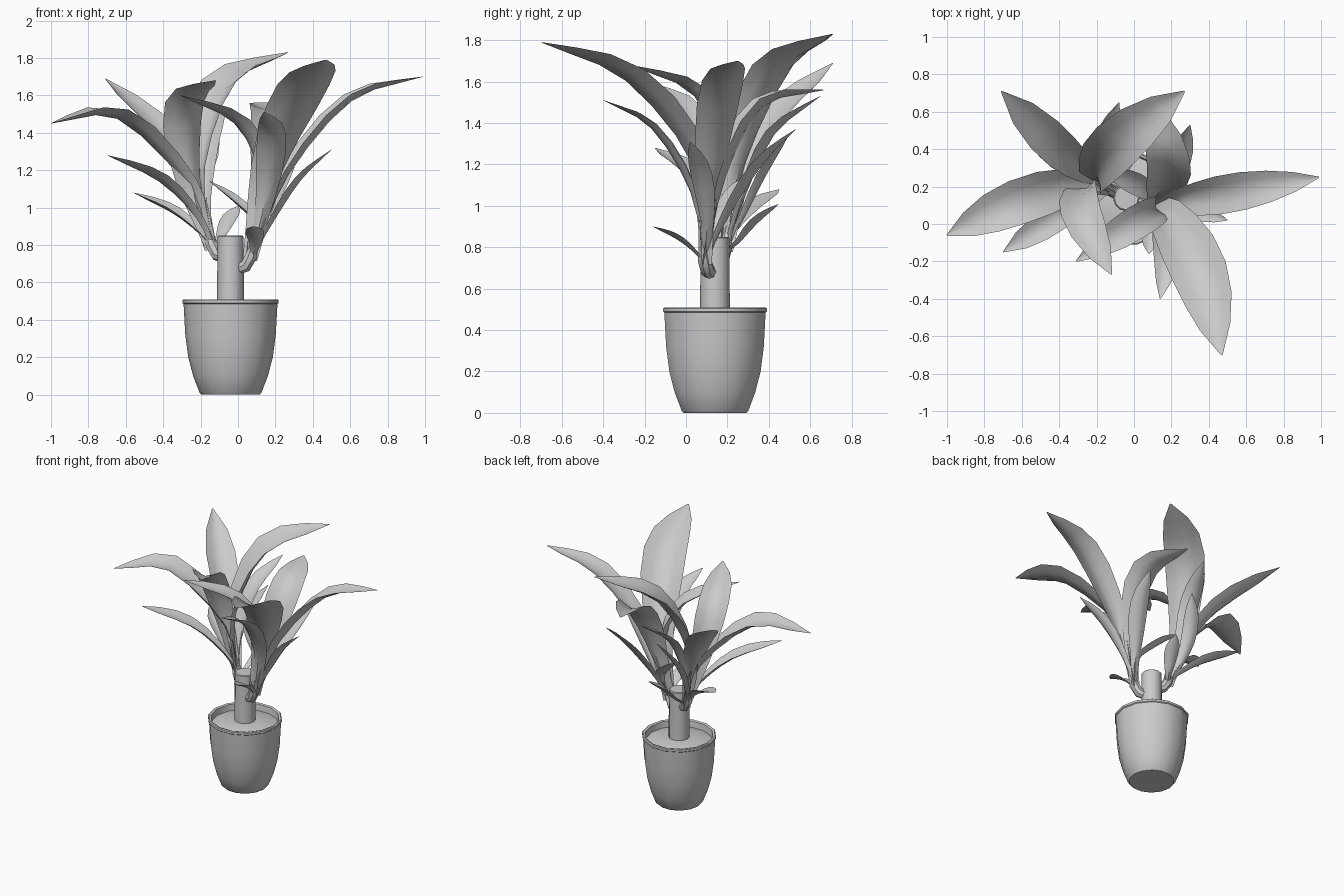
import bpy, bmesh, math
from mathutils import Vector

if "Cube" in bpy.data.objects:
    bpy.data.objects.remove(bpy.data.objects["Cube"])

CX, CY = -0.04, 0.14          # pot axis
Z = Vector((0, 0, 1))


def finish(bm, name, angle=40):
    me = bpy.data.meshes.new(name)
    bm.to_mesh(me)
    bm.free()
    ob = bpy.data.objects.new(name, me)
    bpy.context.collection.objects.link(ob)
    bpy.ops.object.select_all(action='DESELECT')
    ob.select_set(True)
    bpy.context.view_layer.objects.active = ob
    bpy.ops.object.shade_smooth_by_angle(angle=math.radians(angle))
    return ob


def bridge(bm, a, b):
    n = len(a)
    for i in range(n):
        bm.faces.new((a[i], a[(i + 1) % n], b[(i + 1) % n], b[i]))


def lathe(name, profile, sides):
    bm = bmesh.new()
    rings = []
    for r, z in profile:
        rings.append([bm.verts.new((CX + r * math.cos(2 * math.pi * i / sides),
                                    CY + r * math.sin(2 * math.pi * i / sides), z))
                      for i in range(sides)])
    for a, b in zip(rings, rings[1:]):
        bridge(bm, a, b)
    bm.faces.new(rings[0][::-1])
    bm.faces.new(rings[-1])
    return finish(bm, name)


def tube(name, pts, radii, sides=8):
    bm = bmesh.new()
    pts = [Vector(p) for p in pts]
    rings = []
    for i, p in enumerate(pts):
        t = (pts[min(i + 1, len(pts) - 1)] - pts[max(i - 1, 0)]).normalized()
        q = t.to_track_quat('Z', 'Y')
        rings.append([bm.verts.new(p + q @ Vector((radii[i] * math.cos(2 * math.pi * k / sides),
                                                   radii[i] * math.sin(2 * math.pi * k / sides), 0)))
                      for k in range(sides)])
    for a, b in zip(rings, rings[1:]):
        bridge(bm, a, b)
    bm.faces.new(rings[0][::-1])
    bm.faces.new(rings[-1])
    return finish(bm, name)


def spline(ctrl, steps=3):
    # Catmull-Rom through the control points
    p = [2 * ctrl[0] - ctrl[1]] + ctrl + [2 * ctrl[-1] - ctrl[-2]]
    out = []
    for i in range(1, len(p) - 2):
        a, b, c, d = p[i - 1:i + 3]
        for k in range(steps):
            t = k / steps
            out.append(0.5 * (2 * b + (c - a) * t + (2 * a - 5 * b + 4 * c - d) * t * t
                              + (3 * b - a - 3 * c + d) * t ** 3))
    return out + [ctrl[-1]]


WIDTH = [0.26, 0.36, 0.5, 0.7, 0.9, 1.0, 0.95, 0.66, 0.03]


def leaf(bm, ctrl, width):
    pts = spline([Vector(c) for c in ctrl])
    dist = [0]
    for a, b in zip(pts, pts[1:]):
        dist.append(dist[-1] + (b - a).length)
    h = Vector(ctrl[-1]) - Vector(ctrl[1])
    h.z = 0
    s = Z.cross(h.normalized())
    prev = None
    for i, p in enumerate(pts):
        f = dist[i] / dist[-1]
        u = f * (len(WIDTH) - 1)
        k = min(int(u), len(WIDTH) - 2)
        w = width * (WIDTH[k] + (WIDTH[k + 1] - WIDTH[k]) * (u - k)) / 2
        t = (pts[min(i + 1, len(pts) - 1)] - pts[max(i - 1, 0)]).normalized()
        side = (s - t * s.dot(t)).normalized()
        n = t.cross(side)
        fold = 0.75 - 0.45 * f      # tighter channel near the stalk
        row = [bm.verts.new(p + side * w * c + n * w * fold * (abs(c) ** 1.4 - 0.3))
               for c in (-1, -0.55, 0, 0.55, 1)]
        if prev:
            for j in range(4):
                bm.faces.new((prev[j], row[j], row[j + 1], prev[j + 1]))
        prev = row


# each leaf: two mid points, tip, width
RIGHT = [
    ((0.26, 0.12, 1.18), (0.60, 0.18, 1.58), (0.99, 0.25, 1.70), 0.21),
    ((0.17, 0.05, 1.2), (0.36, -0.28, 1.62), (0.47, -0.70, 1.79), 0.31),
    ((0.15, 0.18, 1.15), (0.18, 0.36, 1.49), (0.08, 0.67, 1.56), 0.24),
    ((0.15, 0.20, 0.95), (0.25, 0.36, 1.2), (0.30, 0.53, 1.37), 0.13),
    ((0.15, 0.03, 1.07), (0.18, -0.16, 1.38), (0.14, -0.40, 1.51), 0.16),
    ((0.18, 0.10, 0.92), (0.33, 0.07, 1.15), (0.50, 0.02, 1.31), 0.11),
    ((0.10, 0.15, 0.9), (0.0, 0.22, 1.02), (-0.15, 0.28, 1.14), 0.12),
    ((0.09, 0.03, 0.79), (0.09, -0.05, 0.85), (0.08, -0.16, 0.90), 0.10),
    ((0.13, 0.08, 1.15), (0.0, 0.0, 1.45), (-0.31, -0.20, 1.60), 0.18),
]
LEFT = [
    ((-0.21, 0.25, 1.2), (-0.08, 0.44, 1.65), (0.27, 0.71, 1.83), 0.28),
    ((-0.22, 0.26, 1.05), (-0.40, 0.40, 1.38), (-0.71, 0.71, 1.69), 0.21),
    ((-0.26, 0.22, 1.12), (-0.64, 0.11, 1.49), (-1.0, -0.06, 1.45), 0.25),
    ((-0.26, 0.20, 1.15), (-0.28, 0.05, 1.54), (-0.12, -0.27, 1.68), 0.22),
    ((-0.22, 0.14, 0.95), (-0.42, 0.03, 1.15), (-0.70, -0.15, 1.28), 0.15),
    ((-0.20, 0.22, 0.86), (-0.35, 0.32, 0.98), (-0.56, 0.45, 1.08), 0.13),
    ((-0.19, 0.28, 0.95), (-0.19, 0.38, 1.15), (-0.10, 0.50, 1.35), 0.11),
    ((-0.18, 0.28, 1.05), (-0.16, 0.42, 1.35), (-0.08, 0.65, 1.53), 0.14),
    ((-0.10, 0.25, 0.82), (-0.05, 0.34, 0.92), (0.0, 0.45, 1.01), 0.10),
]

# pot with thin rim and hollow top
lathe("pot", [(0.155, 0), (0.165, 0.01), (0.2, 0.1), (0.226, 0.2), (0.242, 0.32), (0.251, 0.485),
              (0.257, 0.49), (0.257, 0.505), (0.25, 0.51), (0.235, 0.505), (0.228, 0.45)], 14)
# soil mound
lathe("soil", [(0.229, 0.44), (0.229, 0.46), (0.16, 0.48), (0.07, 0.49)], 14)
# cut-off trunk
lathe("trunk", [(0.072, 0.45), (0.071, 0.65), (0.07, 0.845), (0.064, 0.85)], 12)

# shoots and their leaf clusters
for name, base, leaves in (("right", (0.07, 0.09, 0.72), RIGHT), ("left", (-0.14, 0.19, 0.78), LEFT)):
    b = Vector(base)
    d = (b - Vector((CX, CY, b.z))).normalized()
    tube(name + "_shoot", [(CX, CY, b.z - 0.06), b - d * 0.03 - Z * 0.03, b + Z * 0.02, b + d * 0.03 + Z * 0.12],
         [0.03, 0.035, 0.035, 0.015])
    bm = bmesh.new()
    for m1, m2, tip, w in leaves:
        leaf(bm, [b, m1, m2, tip], w)
    finish(bm, name + "_leaves", 50)
